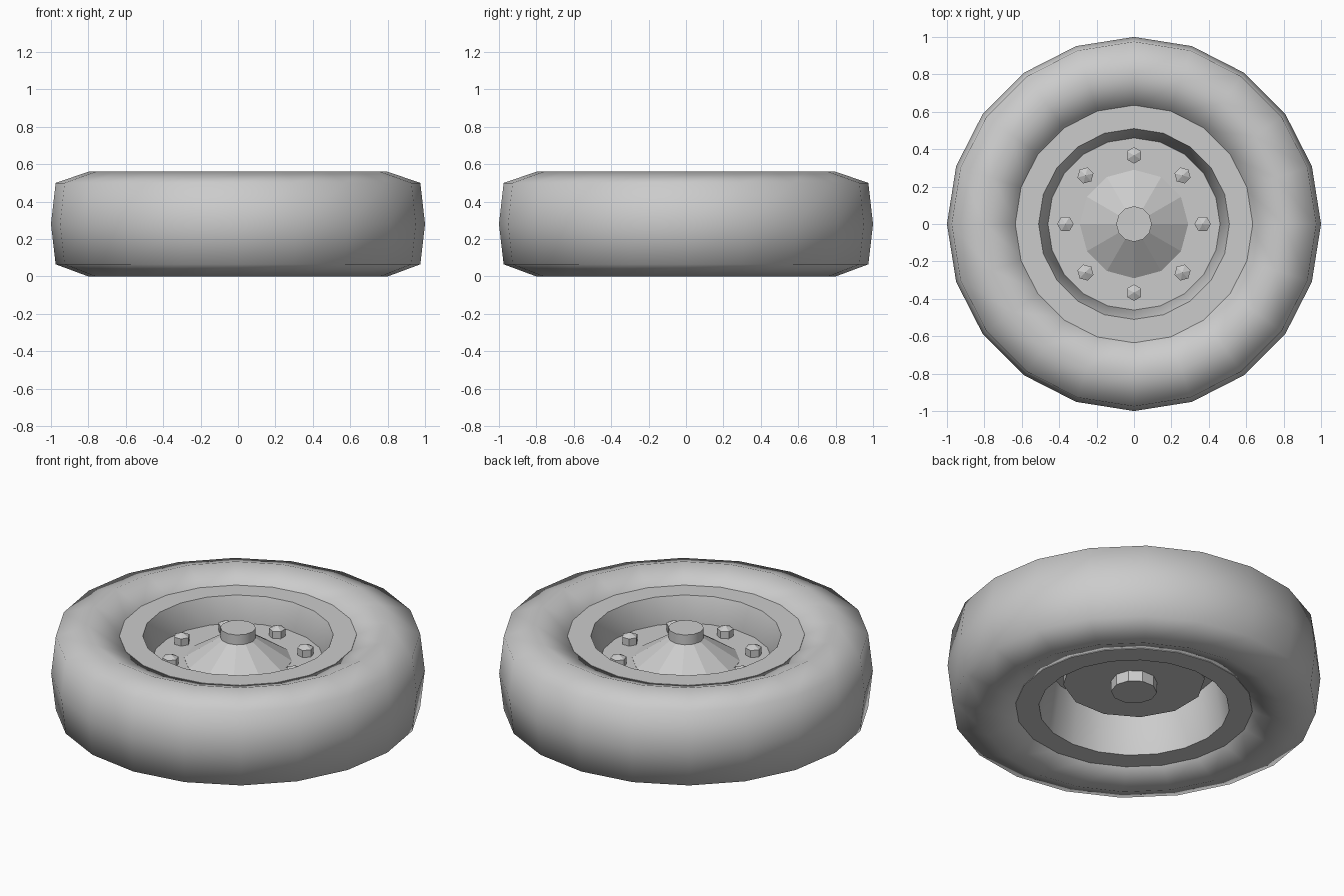
import bpy
from math import sin, cos, pi, radians

if "Cube" in bpy.data.objects:
    bpy.data.objects.remove(bpy.data.objects["Cube"])


def lathe(name, profile, sides, closed=False, smooth=False, loc=(0, 0), turn=0.0):
    """Spin (radius, height) points around z; radius 0 becomes a single pole."""
    verts, rings, faces = [], [], []
    for r, z in profile:
        n = 1 if r == 0 else sides
        start = len(verts)
        for i in range(n):
            a = turn + 2 * pi * i / sides
            verts.append((r * cos(a), r * sin(a), z))
        rings.append([start + i % n for i in range(sides)])
    pairs = list(zip(rings, rings[1:]))
    if closed:
        pairs.append((rings[-1], rings[0]))
    for a, b in pairs:
        for i in range(sides):
            j = (i + 1) % sides
            faces.append(list(dict.fromkeys((a[i], a[j], b[j], b[i]))))
    # Flat ends where an open profile stops away from the axis
    if not closed:
        if profile[0][0] > 0:
            faces.append(rings[0][::-1])
        if profile[-1][0] > 0:
            faces.append(rings[-1])
    mesh = bpy.data.meshes.new(name)
    mesh.from_pydata(verts, [], faces)
    mesh.update()
    ob = bpy.data.objects.new(name, mesh)
    ob.location = (loc[0], loc[1], 0)
    bpy.context.collection.objects.link(ob)
    if smooth == "all":
        mesh.shade_smooth()
    elif smooth:
        bpy.ops.object.select_all(action="DESELECT")
        ob.select_set(True)
        bpy.context.view_layer.objects.active = ob
        bpy.ops.object.shade_smooth_by_angle(angle=radians(35))
    return ob


# Tyre: rounded low-poly ring, symmetric about mid height
lathe("tyre", [(0.62, 0.07), (0.80, 0.0), (0.975, 0.065), (1.0, 0.28),
               (0.975, 0.50), (0.80, 0.56), (0.62, 0.49)],
      20, closed=True, smooth="all")

# Rim: flat flanges and a barrel narrowing to the wheel disc
lathe("rim", [(0.635, 0.06), (0.635, 0.075), (0.635, 0.485), (0.635, 0.498),
              (0.51, 0.498), (0.46, 0.355), (0.51, 0.06)][::-1],
      20, closed=True, smooth=True).data.flip_normals()

# Wheel disc, with the brake drum and axle stub behind it
lathe("wheel_disc", [(0.462, 0.335), (0.462, 0.355)], 20)
lathe("brake_drum", [(0.38, 0.22), (0.38, 0.345)], 12, turn=pi / 12)
lathe("axle_stub", [(0.123, 0.157), (0.123, 0.23)], 10)

# Faceted hub cone and its cap
lathe("hub_cone", [(0.29, 0.35), (0.29, 0.357), (0.095, 0.485)], 12)
lathe("hub_cap", [(0.095, 0.475), (0.095, 0.543)], 12, smooth=True)

# Eight hexagonal wheel bolts with pointed heads
for k in range(8):
    a = k * pi / 4
    lathe(f"wheel_bolt_{k + 1}", [(0.044, 0.35), (0.044, 0.397), (0, 0.417)],
          6, loc=(0.367 * cos(a), 0.367 * sin(a)), turn=a)
